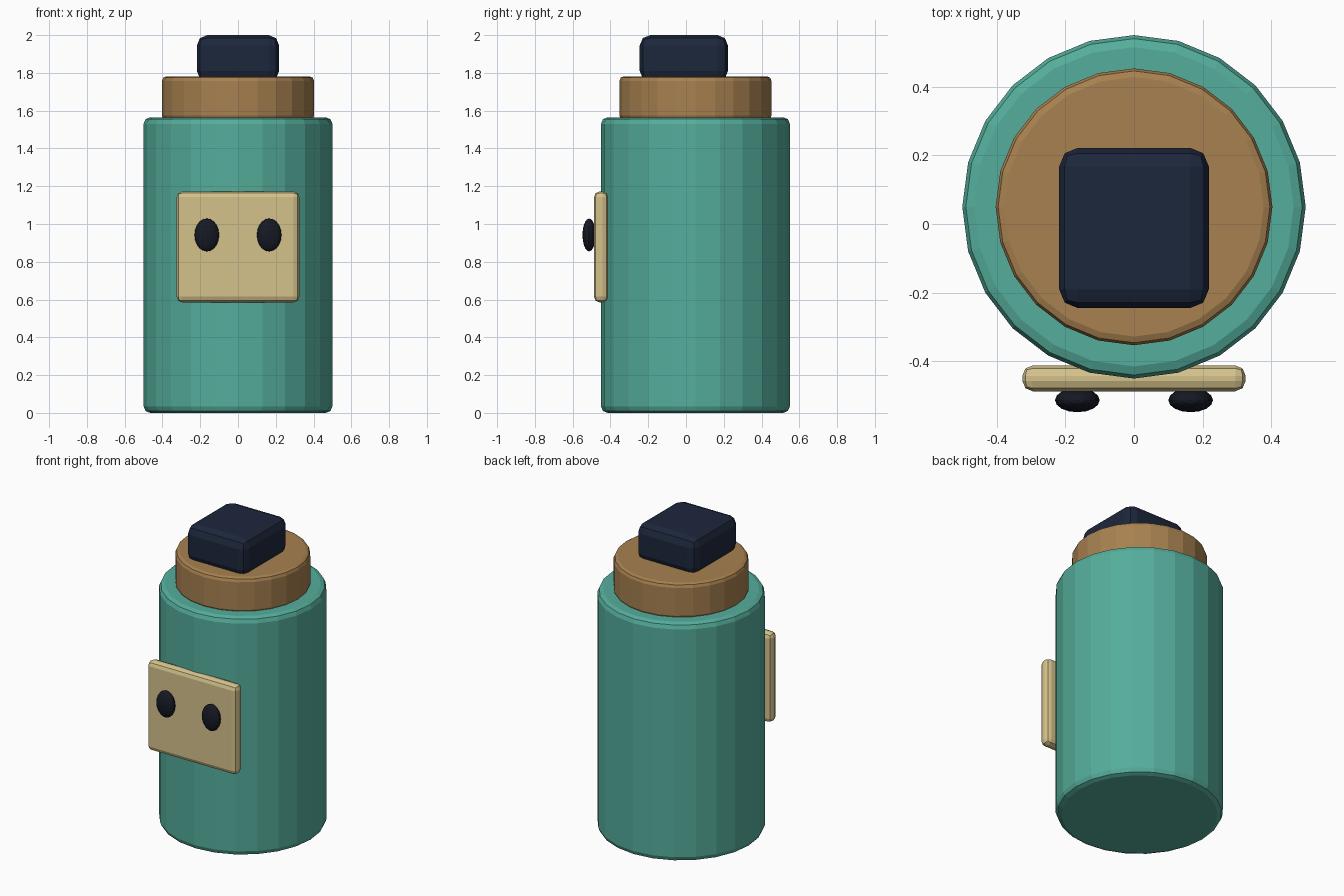
import bpy

if "Cube" in bpy.data.objects:
    bpy.data.objects.remove(bpy.data.objects["Cube"])


def paint(obj, name, rgb):
    mat = bpy.data.materials.get(name) or bpy.data.materials.new(name)
    mat.diffuse_color = (*rgb, 1)
    mat.use_nodes = True
    mat.node_tree.nodes["Principled BSDF"].inputs["Base Color"].default_value = mat.diffuse_color
    obj.data.materials.append(mat)


def bevel(obj, width):
    mod = obj.modifiers.new("soft_edges", "BEVEL")
    mod.width = width
    mod.segments = 2
    mod.limit_method = 'ANGLE'


def drum(name, radius, z0, z1, y, width):
    bpy.ops.mesh.primitive_cylinder_add(vertices=24, radius=radius, depth=z1 - z0,
                                        location=(0, y, (z0 + z1) / 2))
    obj = bpy.context.object
    obj.name = name
    bevel(obj, width)
    return obj


def block(name, low, high, width):
    bpy.ops.mesh.primitive_cube_add(size=1, location=[(a + b) / 2 for a, b in zip(low, high)])
    obj = bpy.context.object
    obj.name = name
    obj.scale = [b - a for a, b in zip(low, high)]
    bpy.ops.object.transform_apply(location=False, rotation=False, scale=True)
    bevel(obj, width)
    return obj


# Bottle body and collar
paint(drum("body", 0.5, 0.0, 1.565, 0.05, 0.035), "teal", (0.09, 0.42, 0.33))
paint(drum("collar", 0.403, 1.55, 1.782, 0.05, 0.025), "brown", (0.39, 0.22, 0.08))

# Square stopper
paint(block("stopper", (-0.218, -0.245, 1.755), (0.218, 0.222, 2.0), 0.055),
      "navy", (0.012, 0.02, 0.045))

# Label plate on the front
paint(block("label", (-0.325, -0.487, 0.585), (0.325, -0.412, 1.172), 0.03),
      "cream", (0.66, 0.54, 0.26))

# Oval eyes
for side, x in (("left", -0.165), ("right", 0.165)):
    bpy.ops.mesh.primitive_uv_sphere_add(segments=16, ring_count=10, radius=1,
                                         location=(x, -0.513, 0.942))
    eye = bpy.context.object
    eye.name = side + "_eye"
    eye.scale = (0.065, 0.035, 0.087)
    bpy.ops.object.transform_apply(location=False, rotation=False, scale=True)
    paint(eye, "black", (0.008, 0.01, 0.018))
